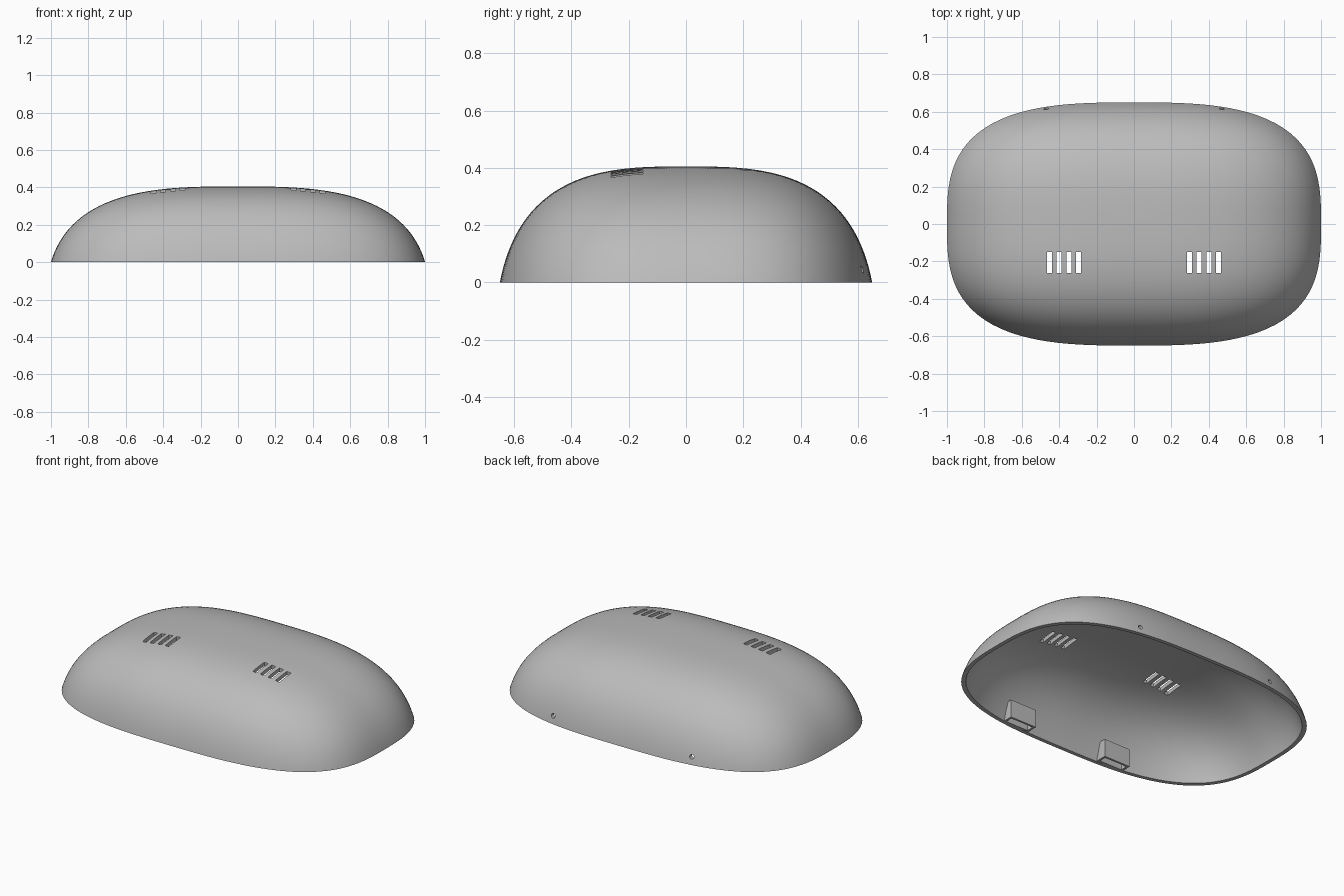
import bpy, bmesh, math
from mathutils import Matrix

cube = bpy.data.objects.get("Cube")
if cube:
    bpy.data.objects.remove(cube, do_unlink=True)

grey = bpy.data.materials.new("plain_grey")
grey.use_nodes = True
colour = (0.5, 0.5, 0.5, 1)
grey.diffuse_color = colour
grey.node_tree.nodes["Principled BSDF"].inputs["Base Color"].default_value = colour

POWER = 3        # roundness of the superellipsoid
SUNK = 0.322     # depth of its centre below the ground
WALL = 0.022
SEGMENTS, RINGS = 128, 32


def make_object(name, bm):
    bmesh.ops.recalc_face_normals(bm, faces=bm.faces[:])
    mesh = bpy.data.meshes.new(name)
    bm.to_mesh(mesh)
    bm.free()
    mesh.materials.append(grey)
    obj = bpy.data.objects.new(name, mesh)
    bpy.context.collection.objects.link(obj)
    return obj


def add_dome(bm, a, b, c):
    """Superellipsoid cap above the ground; returns its rim loop."""
    rim_power = 1 - (SUNK / c) ** POWER
    scale = rim_power ** (1 / POWER)
    top = bm.verts.new((0, 0, c - SUNK))
    previous = None
    for i in range(1, RINGS + 1):
        r = math.sin(math.pi / 2 * i / RINGS)
        z = c * (1 - rim_power * r ** POWER) ** (1 / POWER) - SUNK
        ring = []
        for j in range(SEGMENTS):
            t = math.tau * j / SEGMENTS
            u, v = math.cos(t), math.sin(t)
            k = r * scale / (abs(u) ** POWER + abs(v) ** POWER) ** (1 / POWER)
            ring.append(bm.verts.new((a * u * k, b * v * k, z)))
        for j in range(SEGMENTS):
            n = (j + 1) % SEGMENTS
            if previous:
                bm.faces.new((previous[j], ring[j], ring[n], previous[n]))
            else:
                bm.faces.new((top, ring[j], ring[n]))
        previous = ring
    return previous


# Hollow shell: outer and inner domes joined by a flat rim
bm = bmesh.new()
A, B, C = 1.031, 0.67, 0.727
outer = add_dome(bm, A, B, C)
inner = add_dome(bm, A - WALL, B - WALL, C - WALL)
for j in range(SEGMENTS):
    n = (j + 1) % SEGMENTS
    bm.faces.new((outer[j], outer[n], inner[n], inner[j]))
shell = make_object("shell", bm)

# Cutters: four vent slots per side, one screw hole per side at the back
bm = bmesh.new()
for side in (-1, 1):
    for i in range(4):
        place = Matrix.Translation((side * (0.297 + 0.0515 * i), -0.206, 0.38))
        bmesh.ops.create_cube(bm, size=1, matrix=place @ Matrix.Diagonal((0.027, 0.112, 0.2, 1)))
    place = Matrix.Translation((side * 0.47, 0.62, 0.045)) @ Matrix.Rotation(math.pi / 2, 4, "X")
    bmesh.ops.create_cone(bm, cap_ends=True, segments=24, radius1=0.013,
                          radius2=0.013, depth=0.12, matrix=place)
cutter = make_object("opening_cutter", bm)
cutter.hide_render = True

cut = shell.modifiers.new("openings", "BOOLEAN")
cut.operation = "DIFFERENCE"
cut.solver = "EXACT"
cut.object = cutter
bpy.ops.object.select_all(action="DESELECT")
bpy.context.view_layer.objects.active = shell
shell.select_set(True)
bpy.ops.object.modifier_apply(modifier=cut.name)
bpy.data.objects.remove(cutter, do_unlink=True)
bpy.ops.object.shade_smooth_by_angle(angle=math.radians(30))

# Two clip blocks on the inside of the front wall, with a pocket underneath
PROFILE = [(-0.55, 0.0), (-0.55, 0.11), (-0.59, 0.11), (-0.62, 0.0)]
for side, name in ((1, "left_clip"), (-1, "right_clip")):
    bm = bmesh.new()
    ends = [[bm.verts.new((side * 0.34 + dx, y, z)) for y, z in PROFILE] for dx in (-0.09, 0.09)]
    bm.faces.new(ends[0])
    bm.faces.new(ends[1][::-1])
    for i in range(4):
        n = (i + 1) % 4
        bm.faces.new((ends[0][i], ends[1][i], ends[1][n], ends[0][n]))
    bmesh.ops.recalc_face_normals(bm, faces=bm.faces[:])
    base = min(bm.faces, key=lambda f: f.calc_center_median().z)
    bmesh.ops.inset_individual(bm, faces=[base], thickness=0.018)
    pocket = bmesh.ops.extrude_discrete_faces(bm, faces=[base])["faces"][0]
    bmesh.ops.translate(bm, verts=pocket.verts[:], vec=(0, 0, 0.04))
    make_object(name, bm)
